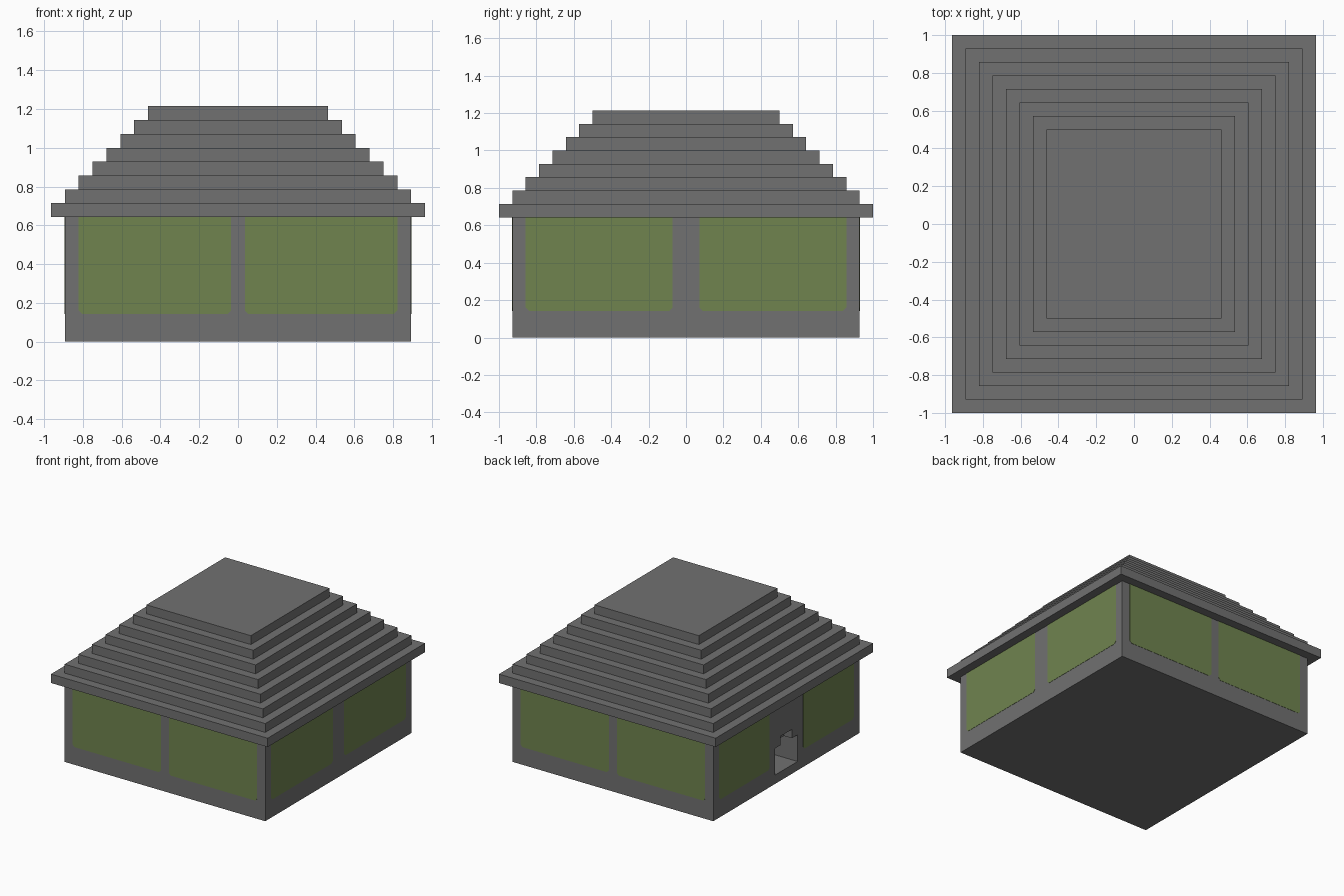
import bpy
import bmesh
from mathutils import Matrix, Vector

U = 1 / 14            # building block size
WALL_X, WALL_Y, WALL_H = 12.5, 13, 9

cube = bpy.data.objects.get("Cube")
if cube:
    bpy.data.objects.remove(cube)


def make_material(name, rgb):
    mat = bpy.data.materials.new(name)
    mat.use_nodes = True
    color = (*rgb, 1)
    mat.diffuse_color = color
    mat.node_tree.nodes["Principled BSDF"].inputs["Base Color"].default_value = color
    return mat


stone = make_material("stone grey", (0.165, 0.165, 0.165))
moss = make_material("moss green", (0.162, 0.23, 0.078))


def finish(bm, name, mat):
    mesh = bpy.data.meshes.new(name)
    bmesh.ops.recalc_face_normals(bm, faces=bm.faces)
    bm.to_mesh(mesh)
    bm.free()
    mesh.materials.append(mat)
    obj = bpy.data.objects.new(name, mesh)
    bpy.context.collection.objects.link(obj)
    return obj


def box(name, low, high, mat=stone):
    """Box between two corners given in blocks."""
    low, high = Vector(low) * U, Vector(high) * U
    bm = bmesh.new()
    bmesh.ops.create_cube(bm, size=1)
    bmesh.ops.scale(bm, vec=high - low, verts=bm.verts)
    bmesh.ops.translate(bm, vec=(low + high) / 2, verts=bm.verts)
    return finish(bm, name, mat)


def panel(name, left, right, distance, turn):
    """Thin wall panel with clipped lower corners, turned about z."""
    bottom, top, clip = 2, WALL_H, 0.25
    outline = [(left, top), (left, bottom + clip), (left + clip, bottom),
               (right - clip, bottom), (right, bottom + clip), (right, top)]
    bm = bmesh.new()
    face = bm.faces.new([bm.verts.new((x * U, -distance * U, z * U)) for x, z in outline])
    extruded = bmesh.ops.extrude_face_region(bm, geom=[face])["geom"]
    bmesh.ops.translate(bm, vec=(0, -0.002, 0),
                        verts=[v for v in extruded if isinstance(v, bmesh.types.BMVert)])
    bmesh.ops.transform(bm, matrix=Matrix.Rotation(turn, 4, "Z"), verts=bm.verts)
    return finish(bm, name, moss)


# Walls
walls = box("walls", (-WALL_X, -WALL_Y, 0), (WALL_X, WALL_Y, WALL_H))

# Stepped doorway recess on the -x side
lower = box("doorway_cutter", (-14, -2, 1), (-WALL_X + 4, 2, 4))
upper = box("doorway_top_cutter", (-14, -1, 3), (-WALL_X + 1, 1, 5))
for cutter in (lower, upper):
    cutter.hide_render = True
    cutter.hide_viewport = True
    cutter.display_type = "WIRE"
    cut = walls.modifiers.new(cutter.name, "BOOLEAN")
    cut.object = cutter
    cut.operation = "DIFFERENCE"
    cut.solver = "EXACT"

# Stepped roof
for i in range(8):
    hx, hy, z = 13.5 - i, 14 - i, WALL_H + i
    box(f"roof_step_{i + 1}", (-hx, -hy, z), (hx, hy, z + 1))

# Green panels, two per wall: inner edge, outer edge, wall distance, turn
QUARTER = 1.5707963
sides = {"front": (0.5, 11.5, WALL_Y, 0),
         "left": (1, 12, WALL_X, QUARTER),
         "back": (0.5, 11.5, WALL_Y, 2 * QUARTER),
         "right": (3, 12, WALL_X, -QUARTER)}
for side, (inner, outer, distance, turn) in sides.items():
    panel(f"{side}_panel_a", -outer, -inner, distance, turn)
    panel(f"{side}_panel_b", inner, outer, distance, turn)
